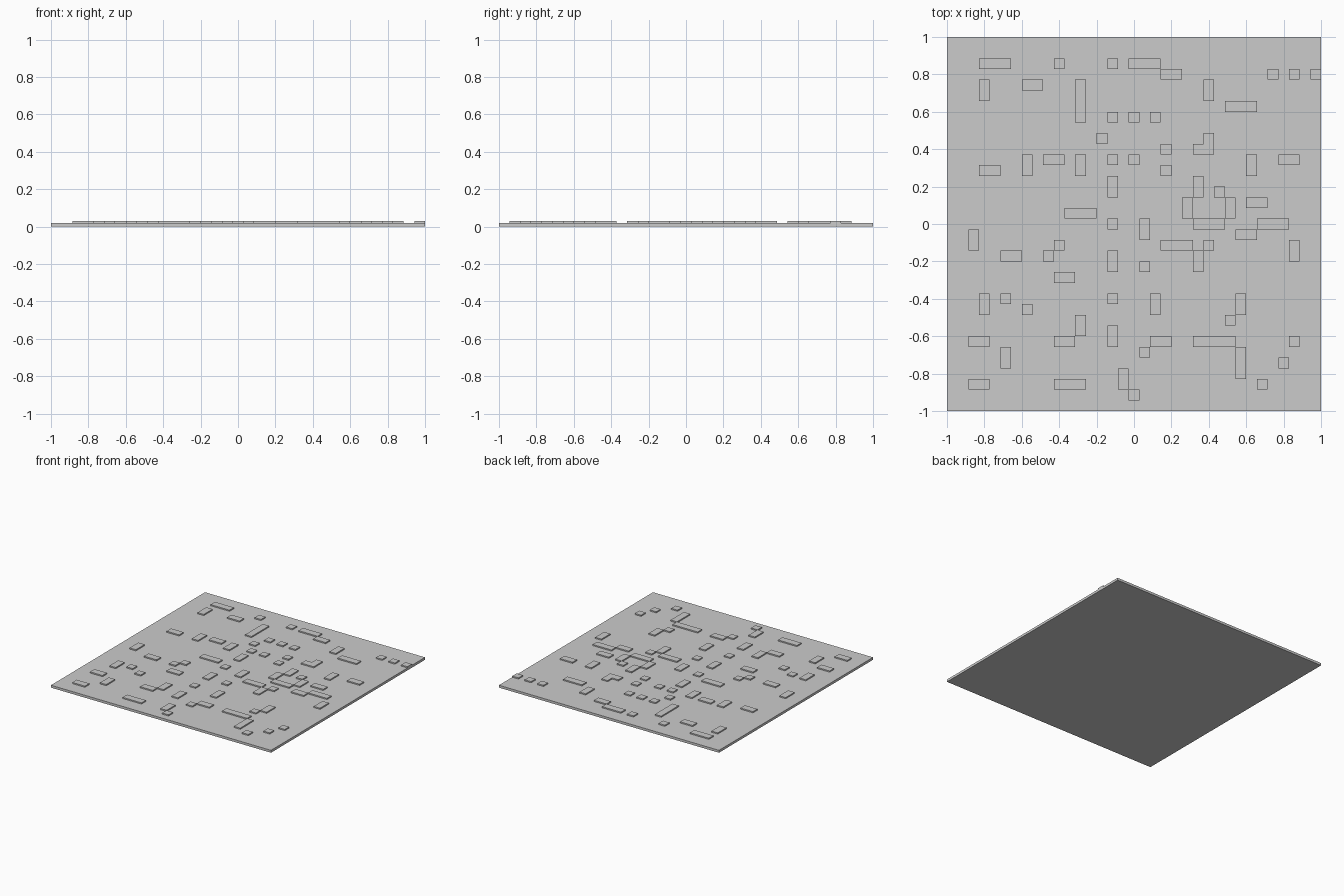
import bpy, bmesh
from mathutils import Matrix

if "Cube" in bpy.data.objects:
    bpy.data.objects.remove(bpy.data.objects["Cube"])

N = 35                 # cells along each side of the square
CELL = 2.0 / N
PLATE_TOP = 0.02
BUMP_TOP = 0.03


def add_box(bm, x0, y0, z0, x1, y1, z1):
    mid = ((x0 + x1) / 2, (y0 + y1) / 2, (z0 + z1) / 2)
    m = Matrix.Translation(mid) @ Matrix.Diagonal((x1 - x0, y1 - y0, z1 - z0, 1))
    bmesh.ops.create_cube(bm, size=1, matrix=m)


def make_object(name, bm):
    mesh = bpy.data.meshes.new(name)
    bm.to_mesh(mesh)
    bm.free()
    bpy.context.collection.objects.link(bpy.data.objects.new(name, mesh))


# thin square base plate
bm = bmesh.new()
add_box(bm, -1, -1, 0, 1, 1, PLATE_TOP)
make_object("base_plate", bm)

# raised tiles: lower-left grid cell of each, grouped by footprint (cells in x, y)
single = [(10, 32), (15, 32), (30, 31), (32, 31), (34, 31), (15, 27), (17, 27),
          (19, 27), (14, 25), (15, 23), (17, 23), (20, 22), (20, 24), (23, 24),
          (10, 15), (9, 14), (5, 10), (7, 9), (15, 10), (18, 5), (15, 17),
          (18, 13), (24, 15), (25, 20), (26, 8), (17, 1), (29, 2), (31, 4), (32, 6)]
wide2 = [(7, 30), (20, 31), (3, 22), (9, 23), (31, 23), (5, 14), (2, 6), (2, 2),
         (10, 12), (10, 6), (28, 19), (27, 16), (19, 6)]
wide3 = [(3, 32), (17, 32), (26, 28), (11, 18), (10, 2), (20, 15), (23, 17), (29, 17)]
deep2 = [(3, 29), (7, 22), (2, 15), (12, 22), (24, 29), (15, 20), (24, 24), (23, 20),
         (28, 22), (3, 9), (5, 4), (12, 7), (15, 6), (16, 2), (19, 9), (15, 13),
         (18, 16), (22, 18), (23, 13), (26, 18), (32, 14), (27, 9)]
groups = [((1, 1), single), ((2, 1), wide2), ((3, 1), wide3), ((1, 2), deep2),
          ((4, 1), [(23, 6)]), ((1, 4), [(12, 27)]), ((1, 3), [(27, 3)])]

bm = bmesh.new()
for (w, d), cells in groups:
    for i, j in cells:
        x, y = -1 + i * CELL, -1 + j * CELL
        add_box(bm, x, y, PLATE_TOP, x + w * CELL, y + d * CELL, BUMP_TOP)
make_object("raised_tiles", bm)
